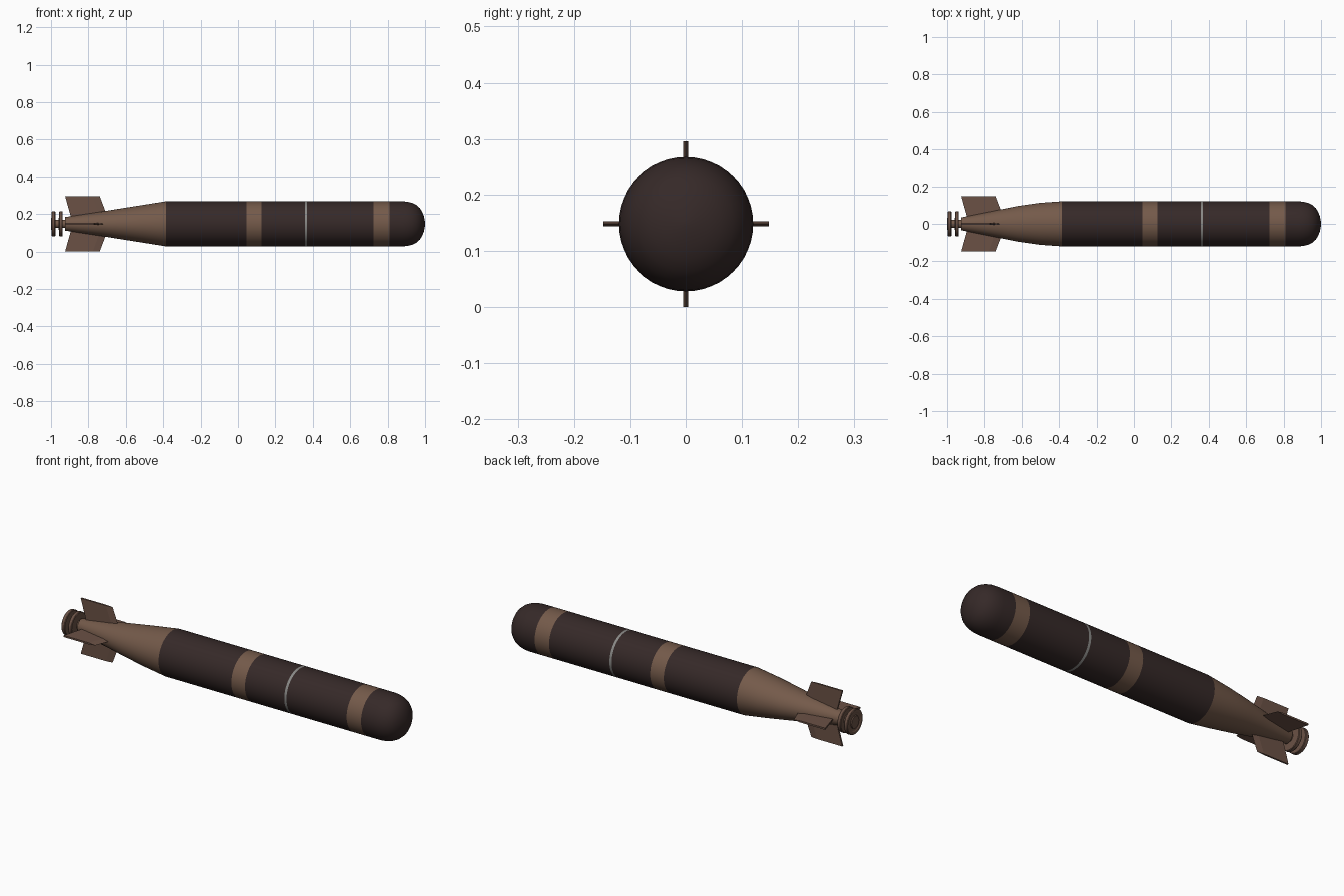
import bpy, bmesh, math
from mathutils import Matrix, Vector

if "Cube" in bpy.data.objects:
    bpy.data.objects.remove(bpy.data.objects["Cube"])

CZ = 0.148      # height of the long axis
SIDES = 48


def mat(name, rgb):
    m = bpy.data.materials.new(name)
    m.diffuse_color = (*rgb, 1)
    m.use_nodes = True
    m.node_tree.nodes["Principled BSDF"].inputs["Base Color"].default_value = m.diffuse_color
    return m


DARK = mat("dark_brown", (0.036, 0.022, 0.021))
BROWN = mat("brown", (0.175, 0.102, 0.068))
FIN = mat("fin_brown", (0.145, 0.083, 0.060))
GREY = mat("seam_grey", (0.25, 0.25, 0.24))


def finish(name, bm, mats, angle=30):
    bmesh.ops.recalc_face_normals(bm, faces=bm.faces)
    me = bpy.data.meshes.new(name)
    bm.to_mesh(me)
    bm.free()
    for m in mats:
        me.materials.append(m)
    ob = bpy.data.objects.new(name, me)
    bpy.context.collection.objects.link(ob)
    bpy.ops.object.select_all(action='DESELECT')
    ob.select_set(True)
    bpy.context.view_layer.objects.active = ob
    bpy.ops.object.shade_smooth_by_angle(angle=math.radians(angle))
    return ob


def lathe(name, profile, mats, rule=None, angle=30):
    """Rings (x, z radius[, y radius]) along the x axis with capped ends."""
    bm = bmesh.new()
    rings = []
    for p in profile:
        x, rz, ry = p[0], p[1], p[-1]
        rings.append([bm.verts.new((x, ry * math.cos(a), CZ + rz * math.sin(a)))
                      for a in (2 * math.pi * i / SIDES for i in range(SIDES))])
    for a, b in zip(rings, rings[1:]):
        for i in range(SIDES):
            j = (i + 1) % SIDES
            bm.faces.new((a[i], a[j], b[j], b[i]))
    bm.faces.new(rings[0])
    bm.faces.new(rings[-1])
    if rule:
        for f in bm.faces:
            f.material_index = rule(f.calc_center_median().x)
    return finish(name, bm, mats, angle)


# Main body with painted bands and a thin seam
def body_colour(x):
    if 0.045 < x < 0.125 or 0.725 < x < 0.81:
        return 1
    return 2 if 0.357 < x < 0.37 else 0


nose = [(0.88, .12), (0.905, .118), (0.93, .112), (0.953, .101), (0.972, .084),
        (0.985, .063), (0.993, .042), (0.998, .02), (1.0, .004)]
body = [(x, .12) for x in (-0.385, 0.045, 0.125, 0.357, 0.37, 0.725, 0.81)]
lathe("body", body + nose, [DARK, BROWN, GREY], body_colour)

# Tail cone: straight from the side, gently bowed from above
lathe("tail_cone", [(-0.925, .036, .034), (-0.82, .052, .055), (-0.72, .067, .075),
                    (-0.62, .083, .095), (-0.5, .102, .112), (-0.385, .12)], [BROWN])

# Propeller shaft and two propeller discs with stepped faces
lathe("propeller_shaft", [(-0.999, .022), (-0.9, .022)], [BROWN])
for name, x in (("rear_propeller", -1.0), ("front_propeller", -0.96)):
    lathe(name, [(x, .032), (x + .005, .034), (x + .005, .045), (x + .002, .05),
                 (x + .002, .063), (x + .005, .066), (x + .02, .066),
                 (x + .023, .063), (x + .023, .03)], [FIN])

# Four swept fins with a pointed leading edge
T = 0.0045
for k, side in enumerate(("left", "top", "right", "bottom")):
    bm = bmesh.new()
    ends = []
    for r, back, lead in ((.025, -.89, -.693), (.148, -.925, -.74)):
        mid = back + (lead - back) * .8
        ends.append([bm.verts.new((x, r, t)) for x, t in
                     ((back, -T), (mid, -T), (lead, 0), (mid, T), (back, T))])
    for i in range(5):
        j = (i + 1) % 5
        bm.faces.new((ends[0][i], ends[0][j], ends[1][j], ends[1][i]))
    for e in ends:
        bm.faces.new(e)
    bm.transform(Matrix.Translation((0, 0, CZ)) @ Matrix.Rotation(k * math.pi / 2, 4, 'X'))
    finish(side + "_fin", bm, [FIN], 1)
